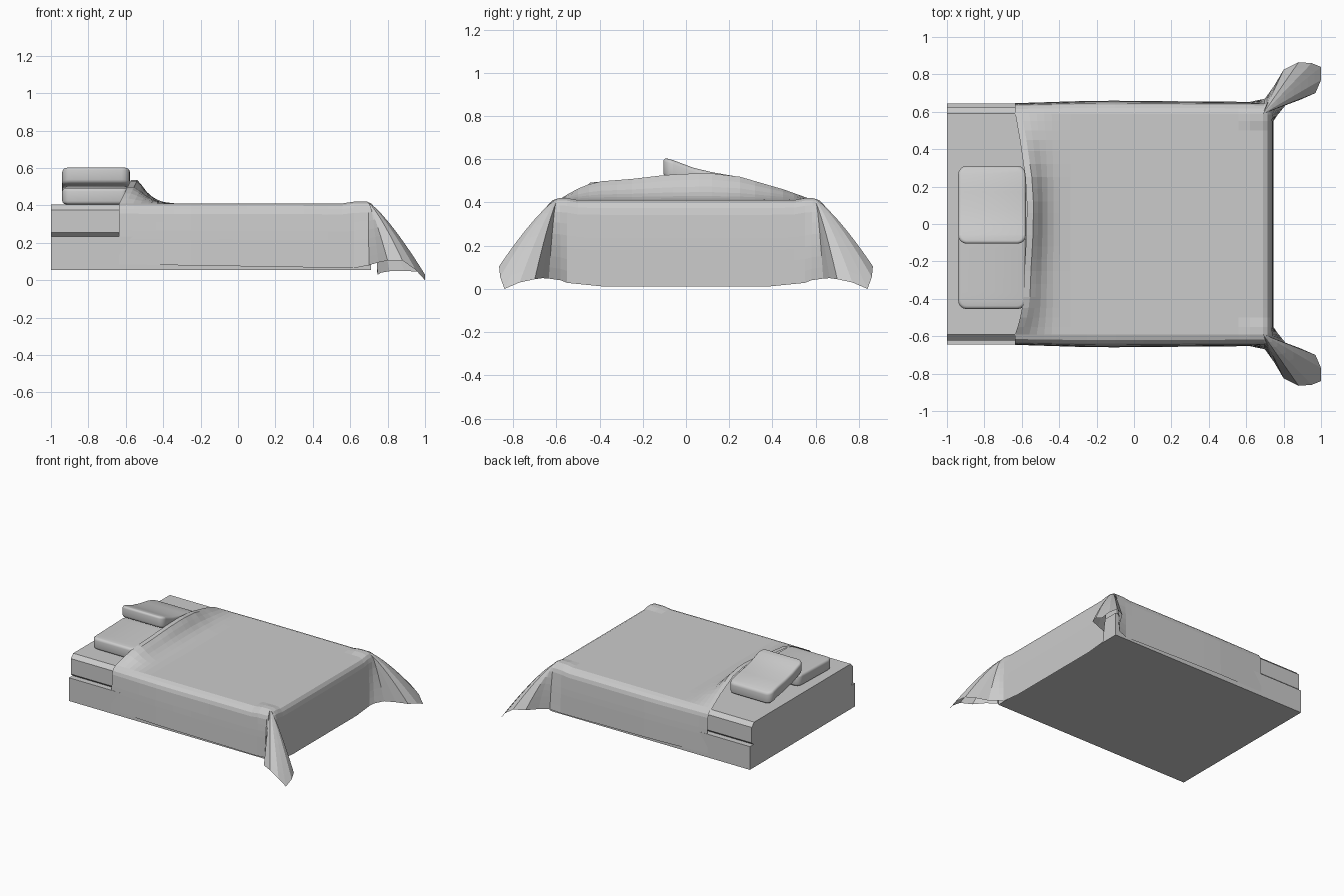
import bpy, bmesh
from mathutils import Vector

if "Cube" in bpy.data.objects:
    bpy.data.objects.remove(bpy.data.objects["Cube"])


def lerp_table(t, table):
    if t <= table[0][0]:
        return table[0][1]
    for (a, va), (b, vb) in zip(table, table[1:]):
        if t <= b:
            return va + (vb - va) * (t - a) / (b - a)
    return table[-1][1]


def finish(bm, name):
    bmesh.ops.recalc_face_normals(bm, faces=bm.faces[:])
    me = bpy.data.meshes.new(name)
    bm.to_mesh(me)
    bm.free()
    ob = bpy.data.objects.new(name, me)
    bpy.context.collection.objects.link(ob)
    return ob


def prism(name, half_profile, x0, x1):
    # symmetric (y, z) profile extruded along x
    prof = half_profile + [(-y, z) for y, z in reversed(half_profile)]
    bm = bmesh.new()
    a = [bm.verts.new((x0, y, z)) for y, z in prof]
    b = [bm.verts.new((x1, y, z)) for y, z in prof]
    n = len(prof)
    bm.faces.new(a)
    bm.faces.new(b)
    for i in range(n):
        j = (i + 1) % n
        bm.faces.new((a[i], a[j], b[j], b[i]))
    return finish(bm, name)


# bed base and mattress
prism("bed_base", [(0.645, 0.055), (0.645, 0.235)], -1.0, 0.71)
prism("mattress", [(0.60, 0.235), (0.622, 0.255), (0.622, 0.375), (0.592, 0.405)], -1.0, 0.68)


# pillows: rounded slabs bent along y
def pillow(name, y0, y1, bottom, thick):
    x0, x1 = -0.94, -0.578
    bm = bmesh.new()
    bmesh.ops.create_cube(bm, size=1)
    for v in bm.verts:
        v.co = Vector(((x0 + x1) / 2 + v.co.x * (x1 - x0),
                       (y0 + y1) / 2 + v.co.y * (y1 - y0), v.co.z * thick))
    up = [e for e in bm.edges if abs(e.verts[0].co.z - e.verts[1].co.z) > 0.01]
    bmesh.ops.bevel(bm, geom=up, offset=0.045, segments=4, profile=0.5, affect='EDGES')
    rim = [e for e in bm.edges if abs(e.verts[0].co.z - e.verts[1].co.z) < 0.001
           and e.calc_face_angle(0) > 1]
    bmesh.ops.bevel(bm, geom=rim, offset=0.018, segments=3, profile=0.5, affect='EDGES')
    for k in range(1, 9):
        bmesh.ops.bisect_plane(bm, geom=bm.verts[:] + bm.edges[:] + bm.faces[:],
                               plane_co=(0, y0 + (y1 - y0) * k / 9, 0), plane_no=(0, 1, 0))
    for v in bm.verts:
        v.co.z += thick / 2 + lerp_table(v.co.y, bottom)
    ob = finish(bm, name)
    for p in ob.data.polygons:
        p.use_smooth = True
    return ob


pillow("lower_pillow", -0.455, -0.04, [(-0.455, 0.405), (-0.25, 0.41), (-0.04, 0.415)], 0.088)
pillow("leaning_pillow", -0.105, 0.31,
       [(-0.105, 0.52), (-0.06, 0.508), (0.03, 0.474), (0.12, 0.452), (0.22, 0.435), (0.31, 0.41)], 0.088)


# blanket: top grid with a bump over the pillows, plus a draped skirt
BUMP = [(-0.59, 0.0), (-0.52, 0.045), (-0.42, 0.085), (-0.25, 0.098), (-0.08, 0.118),
        (0.1, 0.126), (0.25, 0.108), (0.45, 0.05), (0.59, 0.0)]
TX, TY = 0.69, 0.59


def top_point(x, y):
    b = lerp_table(y, BUMP)
    d = min(max((-0.33 - x) / 0.26, 0), 1) ** 2.2
    z = 0.411 + b * d
    if x > 0.6 and abs(y) > 0.5:
        z += 0.009
    return Vector((x + 0.5 * b * d, y, z))


xs = [-0.635, -0.6, -0.56, -0.52, -0.48, -0.44, -0.4, -0.34, -0.25,
      -0.1, 0.05, 0.2, 0.35, 0.48, 0.56, 0.62, TX]
yp = [0.06, 0.12, 0.19, 0.25, 0.32, 0.39, 0.45, 0.5, 0.55, TY]
ys = [-y for y in reversed(yp)] + [0] + yp

# hem of the flared corner: x, y, z, looseness
CORNER = [(0.70, 0.67, 0.08, 0.3), (0.75, 0.74, 0.095, 0.7), (0.80, 0.825, 0.105, 1),
          (0.88, 0.865, 0.105, 1), (0.95, 0.86, 0.055, 1), (1.0, 0.84, 0.0, 1),
          (1.0, 0.77, 0.03, 1), (0.97, 0.70, 0.045, 1), (0.89, 0.665, 0.05, 1),
          (0.81, 0.635, 0.048, 0.7), (0.765, 0.58, 0.04, 0.3)]
TIGHT = [(0, 0), (0.03, 0.45), (0.09, 0.72), (0.17, 0.84), (0.5, 0.94), (1, 1)]
ROWS = [0, 0.03, 0.09, 0.17, 0.3, 0.44, 0.58, 0.72, 0.86, 1]


def side(s):
    return [(top_point(x, s * TY),
             Vector((x, s * lerp_table(x, [(-0.635, 0.646), (-0.2, 0.66), (0.62, 0.653)]),
                     0.085 - 0.02 * (x + 0.635) / 1.25)), 0) for x in xs[:-1]]


def corner(s):
    t = top_point(TX, s * TY)
    return [(t, Vector((x, s * y, z)), w) for x, y, z, w in CORNER]


foot = [(top_point(TX, y), Vector((0.745, y, lerp_table(abs(y), [(0.39, 0.012), (0.55, 0.028)]))), 0)
        for y in ys[1:-1]]
path = side(-1) + corner(-1) + foot + corner(1)[::-1] + side(1)[::-1]

bm = bmesh.new()


def add_grid(pts):
    vs = [[bm.verts.new(p) for p in row] for row in pts]
    for r0, r1 in zip(vs, vs[1:]):
        for i in range(len(r0) - 1):
            bm.faces.new((r0[i], r0[i + 1], r1[i + 1], r1[i]))


def drape(t, b, w, v):
    h = lerp_table(v, TIGHT) * (1 - w) + v ** 0.78 * w
    return Vector((t.x + (b.x - t.x) * h, t.y + (b.y - t.y) * h, t.z + (b.z - t.z) * v))


add_grid([[top_point(x, y) for y in ys] for x in xs])
add_grid([[drape(t, b, w, v) for t, b, w in path] for v in ROWS])
bmesh.ops.remove_doubles(bm, verts=bm.verts[:], dist=0.0005)
finish(bm, "blanket")
